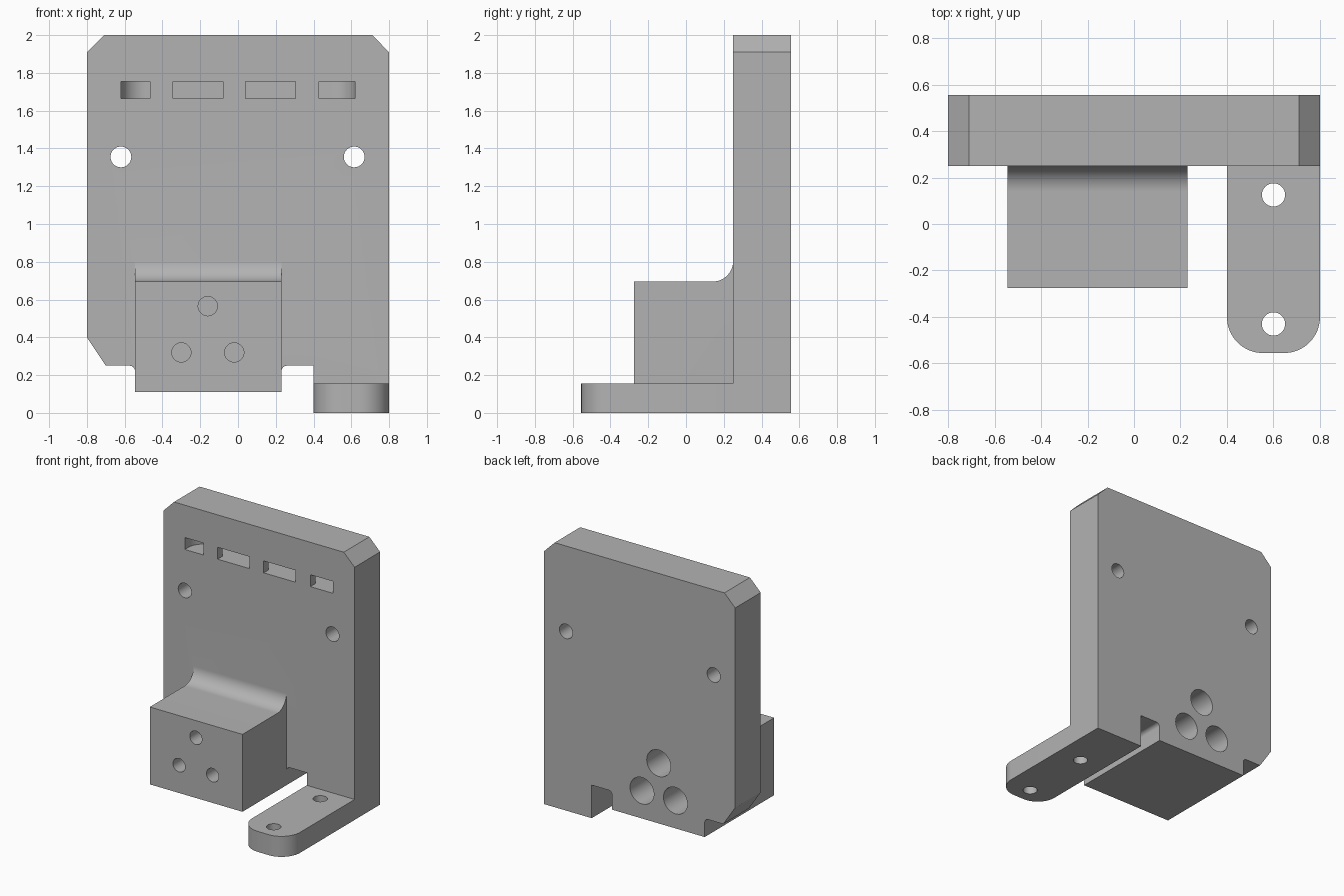
import bpy, bmesh
from math import sin, cos, radians

cube = bpy.data.objects.get("Cube")
if cube:
    bpy.data.objects.remove(cube, do_unlink=True)

grey = bpy.data.materials.new("plain_grey")
grey.use_nodes = True
colour = (0.45, 0.45, 0.45, 1)
grey.diffuse_color = colour
grey.node_tree.nodes["Principled BSDF"].inputs["Base Color"].default_value = colour


def arc(cx, cy, r, start, end, steps=12):
    angles = [radians(start + (end - start) * i / steps) for i in range(steps + 1)]
    return [(cx + r * cos(a), cy + r * sin(a)) for a in angles]


def circle(cx, cy, r):
    return arc(cx, cy, r, 0, 360, 40)[:-1]


def prism(name, outline, axis, low, high):
    """Extrude a flat outline along the given axis."""
    place = {"x": lambda p, h: (h, p[0], p[1]),
             "y": lambda p, h: (p[0], h, p[1]),
             "z": lambda p, h: (p[0], p[1], h)}[axis]
    bm = bmesh.new()
    bottom = [bm.verts.new(place(p, low)) for p in outline]
    top = [bm.verts.new(place(p, high)) for p in outline]
    bm.faces.new(bottom)
    bm.faces.new(top)
    for i in range(len(outline)):
        j = (i + 1) % len(outline)
        bm.faces.new((bottom[i], bottom[j], top[j], top[i]))
    bmesh.ops.recalc_face_normals(bm, faces=bm.faces)
    mesh = bpy.data.meshes.new(name)
    bm.to_mesh(mesh)
    bm.free()
    mesh.materials.append(grey)
    obj = bpy.data.objects.new(name, mesh)
    bpy.context.collection.objects.link(obj)
    return obj


def combine(target, other, operation):
    mod = target.modifiers.new(other.name, "BOOLEAN")
    mod.operation = operation
    mod.solver = "EXACT"
    mod.object = other
    bpy.ops.object.select_all(action="DESELECT")
    bpy.context.view_layer.objects.active = target
    target.select_set(True)
    bpy.ops.object.modifier_apply(modifier=mod.name)
    bpy.data.objects.remove(other, do_unlink=True)


FRONT, BACK = 0.25, 0.555

# Upright plate with clipped corners and a notch beside the block
plate = ([(-0.7, 0.25)] + arc(-0.575, 0.22, 0.03, 90, 0, 6)
         + [(-0.545, 0.11), (0.23, 0.11)] + arc(0.26, 0.22, 0.03, 180, 90, 6)
         + [(0.4, 0.25), (0.4, 0), (0.8, 0), (0.8, 1.91), (0.71, 2),
            (-0.71, 2), (-0.8, 1.91), (-0.8, 0.4)])
bracket = prism("mounting_bracket", plate, "y", FRONT, BACK)

# Block blended into the plate by a fillet
block = ([(-0.275, 0.11), (FRONT, 0.11)] + arc(0.14, 0.805, 0.11, 0, -90, 16)
         + [(-0.275, 0.695)])
combine(bracket, prism("block", block, "x", -0.545, 0.23), "UNION")

# Rounded foot
foot = ([(0.8, FRONT), (0.4, FRONT)] + arc(0.555, -0.4, 0.155, 180, 270, 16)
        + arc(0.645, -0.4, 0.155, 270, 360, 16))
combine(bracket, prism("foot", foot, "z", 0, 0.155), "UNION")

# Strap channel: four slots joined behind narrow bridges
slots = [(-0.62, -0.465), (-0.345, -0.08), (0.04, 0.305), (0.43, 0.62)]
comb = []
for a, b in slots:
    comb += [(a, 0.31), (a, 0.2), (b, 0.2), (b, 0.31)]
channel = comb[1:-1] + arc(0.49, 0.29, 0.13, 0, 90) + arc(-0.49, 0.29, 0.13, 90, 180)
combine(bracket, prism("strap_channel", channel, "z", 1.665, 1.755), "DIFFERENCE")

# Through holes in the plate and the foot
for x in (-0.62, 0.615):
    combine(bracket, prism("plate_hole", circle(x, 1.355, 0.055), "y", 0.1, 0.7), "DIFFERENCE")
for y in (0.125, -0.43):
    combine(bracket, prism("foot_hole", circle(0.6, y, 0.05), "z", -0.1, 0.3), "DIFFERENCE")

# Screw holes in the block with wide bores from the back
for x, z in ((-0.16, 0.565), (-0.3, 0.32), (-0.02, 0.32)):
    combine(bracket, prism("screw_hole", circle(x, z, 0.051), "y", -0.4, -0.02), "DIFFERENCE")
    combine(bracket, prism("back_bore", circle(x, z, 0.1), "y", 0, 0.7), "DIFFERENCE")

bpy.ops.object.shade_smooth_by_angle(angle=radians(30))
